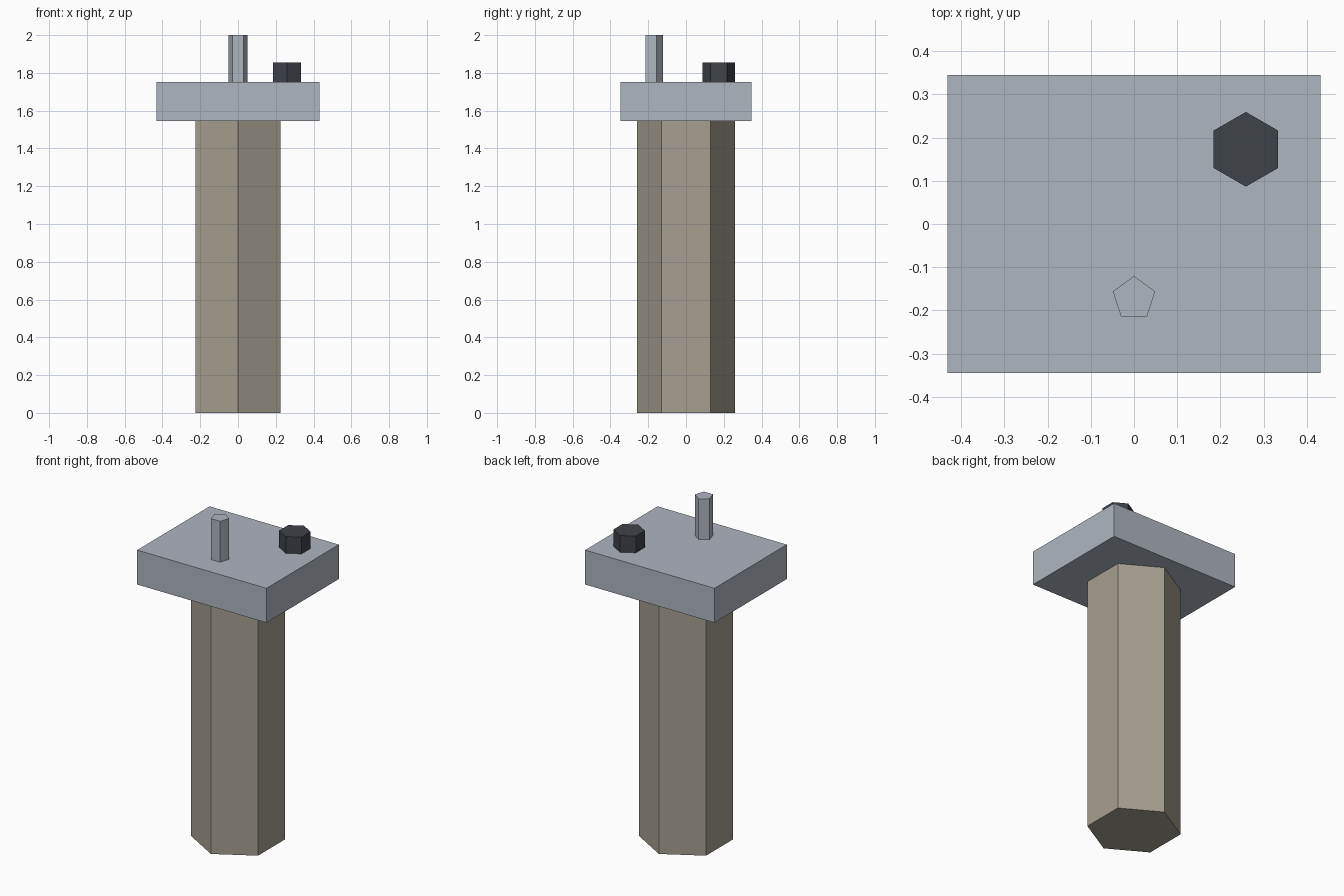
import bpy, bmesh, math
from mathutils import Matrix

if "Cube" in bpy.data.objects:
    bpy.data.objects.remove(bpy.data.objects["Cube"])


def material(name, rgb):
    """Flat material from 0-255 sRGB."""
    m = bpy.data.materials.new(name)
    m.diffuse_color = [((c / 255 + 0.055) / 1.055) ** 2.4 for c in rgb] + [1]
    m.use_nodes = True
    m.node_tree.nodes["Principled BSDF"].inputs["Base Color"].default_value = m.diffuse_color
    return m


def add_object(name, bm, mat):
    bmesh.ops.recalc_face_normals(bm, faces=bm.faces)
    mesh = bpy.data.meshes.new(name)
    bm.to_mesh(mesh)
    bm.free()
    mesh.materials.append(mat)
    bpy.context.collection.objects.link(bpy.data.objects.new(name, mesh))


def prism(name, sides, radius, x, y, z0, z1, mat):
    """Upright regular prism with one corner pointing to +y."""
    bm = bmesh.new()
    ring = []
    for i in range(sides):
        a = math.pi / 2 + 2 * math.pi * i / sides
        ring.append(bm.verts.new((x + radius * math.cos(a), y + radius * math.sin(a), z0)))
    base = bm.faces.new(ring)
    top = bmesh.ops.extrude_face_region(bm, geom=[base], use_keep_orig=True)["geom"]
    for v in top:
        if isinstance(v, bmesh.types.BMVert):
            v.co.z = z1
    add_object(name, bm, mat)


def box(name, sx, sy, z0, z1, mat):
    bm = bmesh.new()
    bmesh.ops.create_cube(bm, size=1, matrix=Matrix.Translation((0, 0, (z0 + z1) / 2))
                          @ Matrix.Diagonal((sx, sy, z1 - z0, 1)))
    add_object(name, bm, mat)


stone = material("warm grey", (166, 159, 145))
steel = material("light steel", (175, 182, 192))
dark = material("dark slate", (62, 66, 73))

# Hexagonal column, slab on top, thin pin and dark knob
prism("column", 6, 0.259, 0, 0, 0, 1.55, stone)
box("top_slab", 0.864, 0.691, 1.545, 1.753, steel)
prism("pin", 5, 0.0515, 0, -0.172, 1.75, 2.0, steel)
prism("knob", 6, 0.0864, 0.259, 0.173, 1.75, 1.854, dark)
